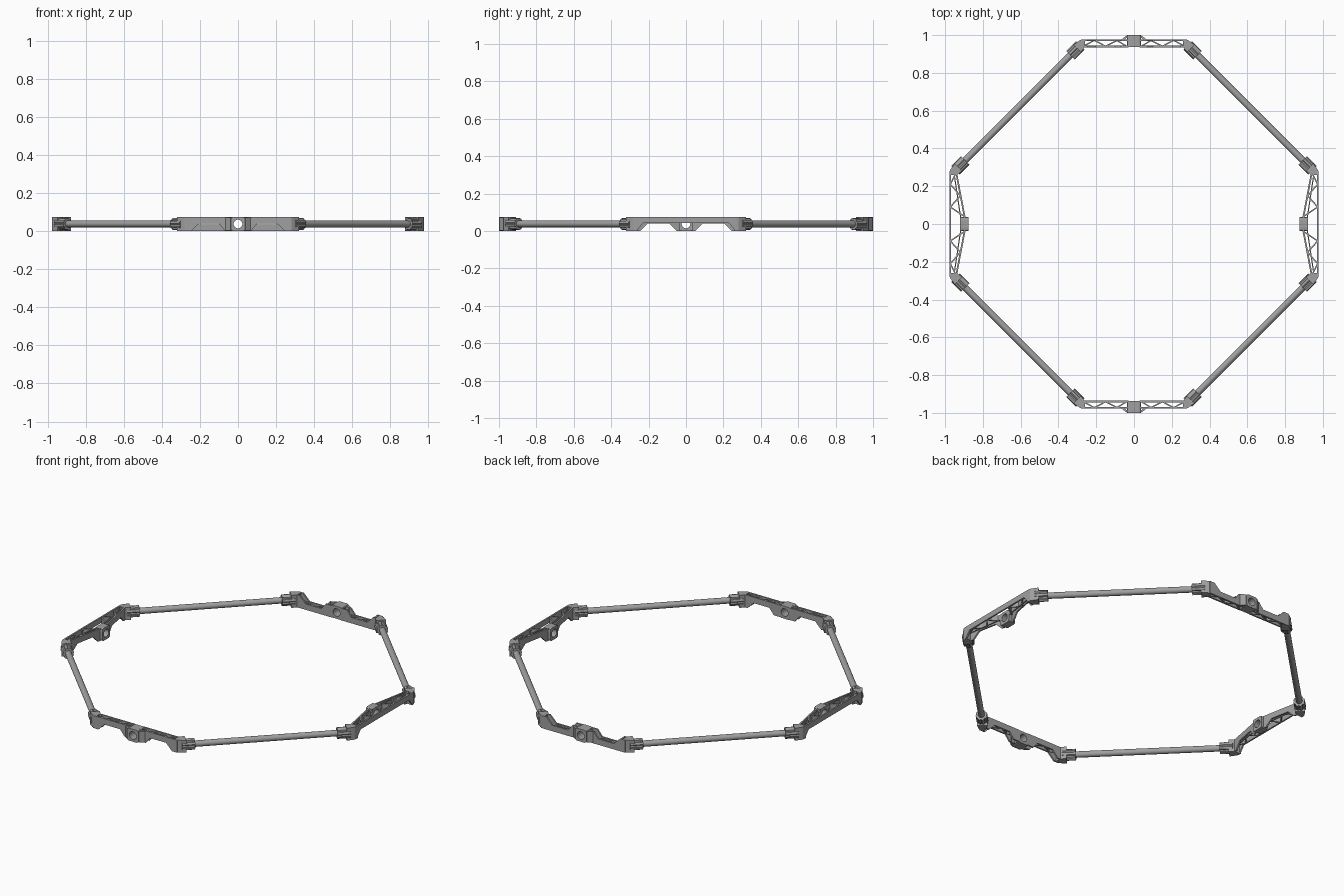
import bpy, bmesh, math
from mathutils import Matrix, Vector

if "Cube" in bpy.data.objects:
    bpy.data.objects.remove(bpy.data.objects["Cube"])

H = 0.075          # overall height
MID = H / 2
OUT = 0.978        # outer face of every bracket

grey = bpy.data.materials.new("plain grey")
grey.use_nodes = True
grey.diffuse_color = (0.35, 0.35, 0.35, 1)
grey.node_tree.nodes["Principled BSDF"].inputs["Base Color"].default_value = (0.35, 0.35, 0.35, 1)


def finish(bm, name, matrix, smooth=False):
    bm.transform(matrix)
    bmesh.ops.recalc_face_normals(bm, faces=bm.faces)
    mesh = bpy.data.meshes.new(name)
    bm.to_mesh(mesh)
    bm.free()
    mesh.materials.append(grey)
    obj = bpy.data.objects.new(name, mesh)
    bpy.context.collection.objects.link(obj)
    if smooth:
        bpy.ops.object.select_all(action='DESELECT')
        obj.select_set(True)
        bpy.context.view_layer.objects.active = obj
        bpy.ops.object.shade_smooth_by_angle(angle=math.radians(35))
    return obj


def prism(bm, start, offset):
    """Extrude a closed 3D outline along an offset."""
    face = bm.faces.new([bm.verts.new(p) for p in start])
    new = bmesh.ops.extrude_face_region(bm, geom=[face], use_keep_orig=True)
    bmesh.ops.translate(bm, vec=offset,
                        verts=[v for v in new["geom"] if isinstance(v, bmesh.types.BMVert)])


def wall(bm, profile, line, thick):
    """Side profile extruded in depth; line gives depth for each x. Made on both sides."""
    for s in (1, -1):
        prism(bm, [(s * x, line(x), z) for x, z in profile], Vector((0, thick, 0)))


def strut(bm, a, b, thick, z0, z1):
    """Thin upright bar between two plan points, made on both sides."""
    for s in (1, -1):
        p, q = Vector((s * a[0], a[1], z0)), Vector((s * b[0], b[1], z0))
        n = (q - p).cross(Vector((0, 0, 1))).normalized() * thick / 2
        prism(bm, [p + n, q + n, q - n, p - n], Vector((0, 0, z1 - z0)))


def hub(bm, y0, y1, half, radius, n=32):
    """Square block with a round through hole."""
    rings = []
    for y, square in ((y0, True), (y1, True), (y1, False), (y0, False)):
        ring = []
        for i in range(n):
            c, s = math.cos(math.tau * i / n), math.sin(math.tau * i / n)
            r = min(half / max(abs(c), abs(s)), half * 1.28) if square else radius
            ring.append(bm.verts.new((r * c, y, MID + r * s)))
        rings.append(ring)
    for k in range(4):
        a, b = rings[k], rings[(k + 1) % 4]
        for i in range(n):
            j = (i + 1) % n
            bm.faces.new((a[i], a[j], b[j], b[i]))


def bracket(name, matrix, hub_inside):
    if hub_inside:
        inner = lambda x: 0.885 + 0.19 * x
        hub_y = (0.877, 0.922)
        outer_profile = [(0, H), (0.27, H), (0.27, 0), (0.265, 0), (0.23, 0.042), (0, 0.042)]
        flare = ((0.09, 0.04), (0.05, 0))
    else:
        inner = lambda x: 0.935
        hub_y = (0.937, 1.0)
        outer_profile = None
        flare = ((0.1, 0.04), (0.07, 0.003))
    inner_profile = [(0.03, H), (0.28, H), (0.28, 0), (0.245, 0), (0.205, 0.04), *flare, (0.03, flare[1][1])]

    # Notched side walls
    bm = bmesh.new()
    wall(bm, outer_profile or inner_profile, lambda x: OUT - 0.009, 0.009)
    wall(bm, inner_profile, inner, 0.009)
    finish(bm, name + "_walls", matrix)

    # Zigzag truss between the walls
    bm = bmesh.new()
    xs = (0.04, 0.09, 0.15, 0.21, 0.27)
    nodes = [(x, OUT - 0.006 if i % 2 else inner(x) + 0.006) for i, x in enumerate(xs)]
    for a, b in zip(nodes, nodes[1:]):
        strut(bm, a, b, 0.007, 0.042, H - 0.002)
    if hub_inside:
        strut(bm, (0.03, 0.917), (0.27, 0.953), 0.006, 0.042, H - 0.002)
    else:
        strut(bm, (0.065, OUT - 0.006), (0.036, 0.994), 0.01, 0.004, H - 0.004)
    finish(bm, name + "_truss", matrix)

    # Central hub with through hole
    bm = bmesh.new()
    hub(bm, *hub_y, MID, 0.023)
    finish(bm, name + "_hub", matrix, True)

    # Angled end blocks, with a small vertical bolt on each
    bm = bmesh.new()
    plan = [(0.262, inner(0.262)), (0.258, OUT), (0.28, OUT - 0.002), (0.292, OUT - 0.009),
            (0.321, 0.949), (0.281, 0.909)]
    for s in (1, -1):
        prism(bm, [(s * x, y, 0) for x, y in plan], Vector((0, 0, H)))
    finish(bm, name + "_end_blocks", matrix)

    # Ribbed tube collars
    bm = bmesh.new()
    for s in (1, -1):
        axis = Vector((s, -1, 0)).normalized()
        side = axis.cross(Vector((0, 0, 1)))
        base = Vector((s * 0.285, 0.945, MID))
        outline = []
        for i in range(32):
            a = math.tau * (i + 0.5) / 32
            r = 0.027 if i % 4 == 0 else 0.032
            outline.append(base + side * r * math.cos(a) + Vector((0, 0, r * math.sin(a))))
        prism(bm, outline, axis * 0.072)
    finish(bm, name + "_collars", matrix)


# Brackets: the back one is turned over, so its notches face up
turn = lambda deg: Matrix.Rotation(math.radians(deg), 4, 'Z')
flip = Matrix.Translation((0, 0, MID)) @ Matrix.Rotation(math.pi, 4, 'Y') @ Matrix.Translation((0, 0, -MID))
bracket("back_bracket", flip, False)
bracket("front_bracket", turn(180), False)
bracket("left_bracket", turn(-90), True)
bracket("right_bracket", turn(90), True)

# Four diagonal tubes joining the collars
for name, deg in (("back_left", 0), ("back_right", 90), ("front_right", 180), ("front_left", 270)):
    bm = bmesh.new()
    a, b = Vector((0.3, 0.93, MID)), Vector((0.93, 0.3, MID))
    bmesh.ops.create_cone(bm, cap_ends=True, segments=24, radius1=0.0175, radius2=0.0175,
                          depth=(b - a).length)
    place = Matrix.Translation((a + b) / 2) @ (b - a).to_track_quat('Z', 'Y').to_matrix().to_4x4()
    finish(bm, name + "_tube", turn(deg) @ place, True)
